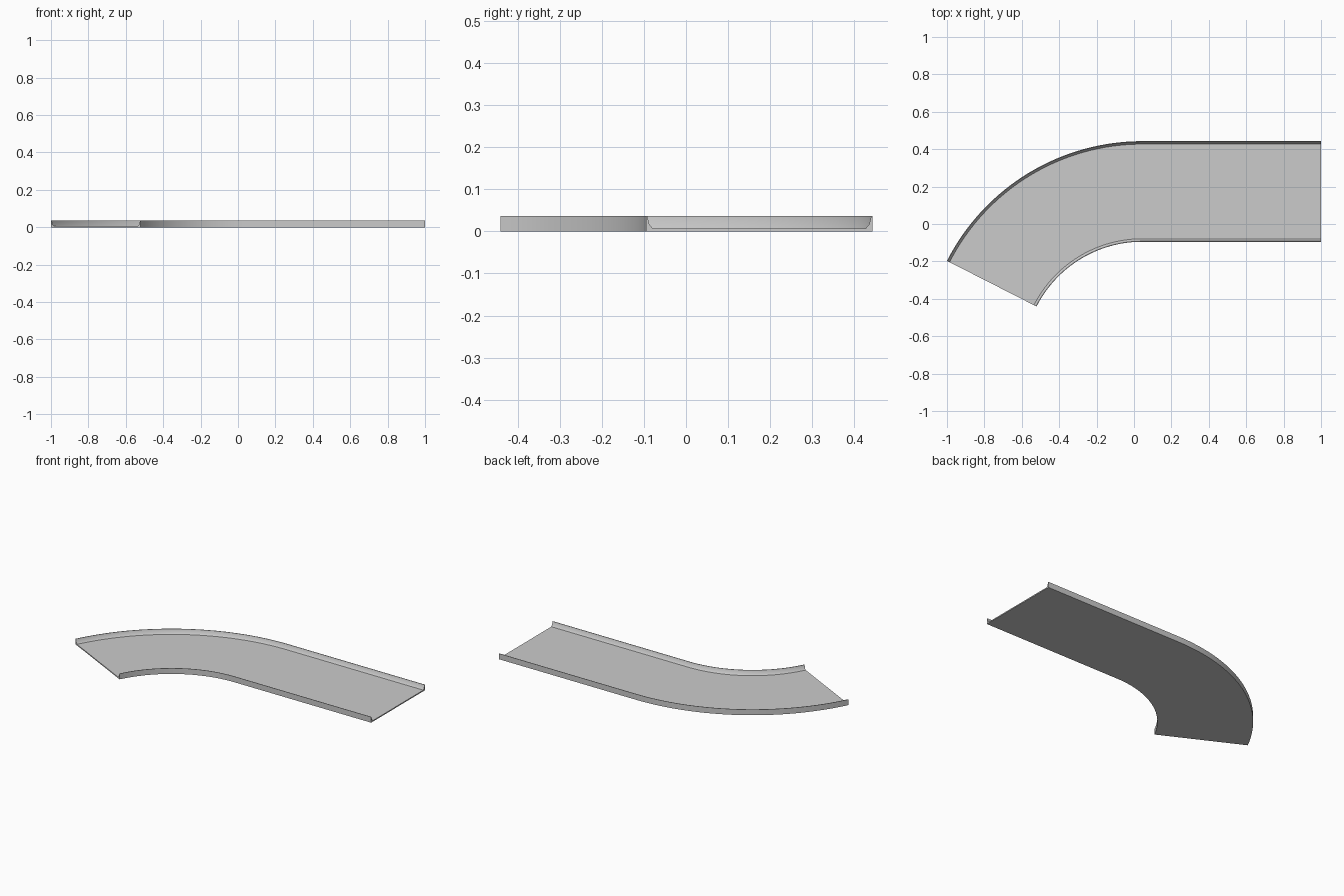
import bpy, bmesh
from math import sin, cos, radians

if "Cube" in bpy.data.objects:
    bpy.data.objects.remove(bpy.data.objects["Cube"])

H = 0.036            # wall height
FLOOR = 0.007        # floor thickness
Y_IN, Y_OUT = -0.095, 0.443
X0, X_END = 0.044, 1.0
CENTRE_Y = -0.729    # centre of the bend
SWEEP = radians(63)
SEGS = 32

# Cross-section: one side wall, mirrored across the middle of the track
mid, half = (Y_IN + Y_OUT) / 2, (Y_OUT - Y_IN) / 2
side = [(half, 0), (half, H), (half - 0.003, H), (half - 0.008, 0.016), (half - 0.016, FLOOR)]
profile = [(mid + u, z) for u, z in side] + [(mid - u, z) for u, z in reversed(side)]


def place(y, z, angle):
    r = y - CENTRE_Y
    return (X0 - r * sin(angle), CENTRE_Y + r * cos(angle), z)


# Sweep: straight end first, then round the bend
bm = bmesh.new()
rings = [[bm.verts.new((X_END, y, z)) for y, z in profile]]
for i in range(SEGS + 1):
    a = SWEEP * i / SEGS
    rings.append([bm.verts.new(place(y, z, a)) for y, z in profile])
n = len(profile)
for r0, r1 in zip(rings, rings[1:]):
    for j in range(n):
        k = (j + 1) % n
        bm.faces.new((r0[j], r0[k], r1[k], r1[j]))

# End caps
bm.faces.new(rings[0])
bm.faces.new(rings[-1])
bmesh.ops.recalc_face_normals(bm, faces=bm.faces[:])

mesh = bpy.data.meshes.new("curved_channel")
bm.to_mesh(mesh)
bm.free()
obj = bpy.data.objects.new("curved_channel", mesh)
bpy.context.collection.objects.link(obj)
bpy.context.view_layer.objects.active = obj
obj.select_set(True)
bpy.ops.object.shade_smooth_by_angle(angle=radians(30))
